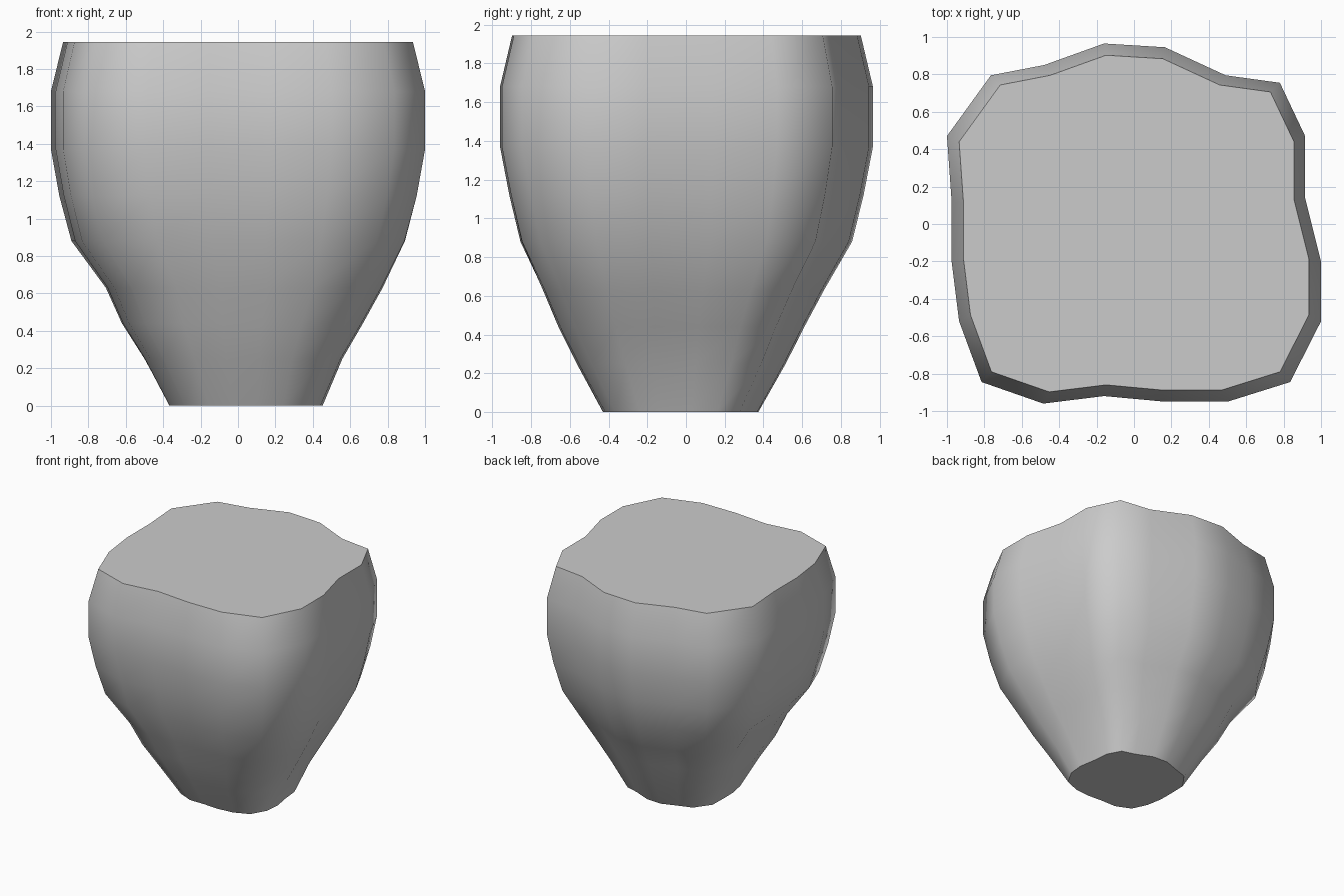
import bpy, bmesh, math

if "Cube" in bpy.data.objects:
    bpy.data.objects.remove(bpy.data.objects["Cube"])

# Widest outline of the body, counter-clockwise seen from above
outline = [(1.0, -.2), (.915, .14), (.915, .47), (.78, .755), (.49, .795),
           (.165, .945), (-.16, .965), (-.48, .85), (-.765, .795), (-1.0, .47),
           (-.975, .12), (-.975, -.2), (-.935, -.52), (-.815, -.845), (-.485, -.96),
           (-.16, -.92), (.165, -.95), (.5, -.95), (.835, -.845), (1.0, -.52)]

# Height, x scale, y scale, x shift, y shift, roundness
levels = [(0, .415, .415, .04, -.03, .3),
          (.25, .535, .56, .025, -.028, .2),
          (.44, .65, .66, .02, -.028, .15),
          (.63, .745, .755, .03, -.018, .12),
          (.88, .893, .89, 0, -.002, .03),
          (1.12, .955, .95, 0, 0, 0),
          (1.37, 1, 1, 0, 0, 0),
          (1.68, 1, 1, 0, 0, 0),
          (1.945, .935, .935, 0, 0, 0)]


def ring(bm, z, sx, sy, cx, cy, rnd):
    verts = []
    for x, y in outline:
        k = 1 - rnd + rnd / math.hypot(x, y)
        verts.append(bm.verts.new((x * k * sx + cx, y * k * sy + cy, z)))
    return verts


# Lofted tapering body with smooth walls and flat caps
bm = bmesh.new()
rings = [ring(bm, *lv) for lv in levels]
n = len(outline)
for a, b in zip(rings, rings[1:]):
    for i in range(n):
        j = (i + 1) % n
        bm.faces.new((a[i], a[j], b[j], b[i])).smooth = True
caps = [bm.faces.new(rings[0][::-1]), bm.faces.new(rings[-1])]
for cap in caps:
    for e in cap.edges:
        e.smooth = False

mesh = bpy.data.meshes.new("tapered_body")
bm.to_mesh(mesh)
bm.free()
body = bpy.data.objects.new("tapered_body", mesh)
bpy.context.collection.objects.link(body)
